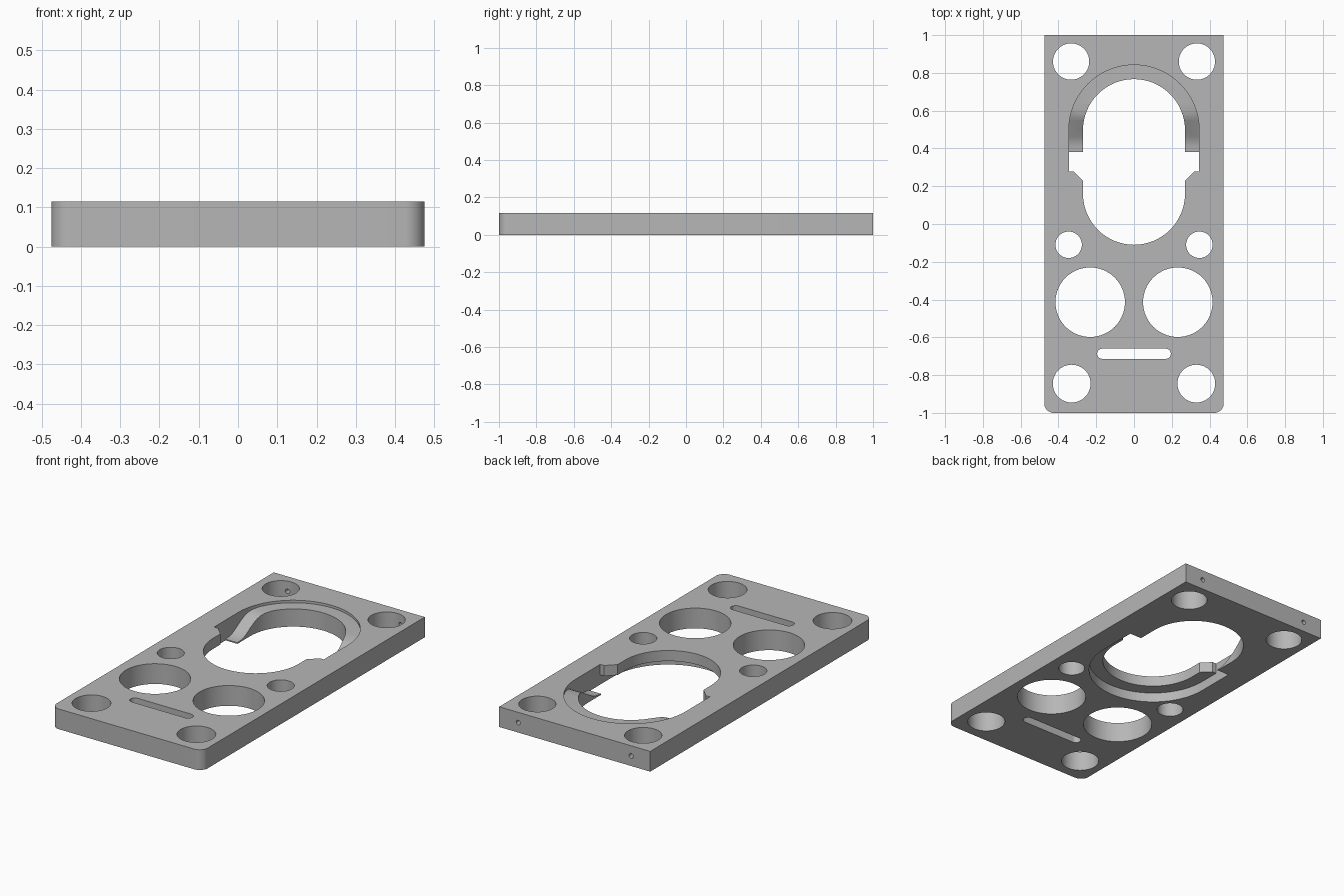
import bpy
import bmesh
from math import sin, cos, pi

cube = bpy.data.objects.get("Cube")
if cube:
    bpy.data.objects.remove(cube, do_unlink=True)

W, T = 0.475, 0.115          # half width, thickness
R_IN, R_OUT = 0.27, 0.345    # opening and groove radii
Y_BACK, Y_FRONT = 0.497, 0.16  # arc centres of the opening

grey = bpy.data.materials.new("plain_grey")
grey.use_nodes = True
grey.diffuse_color = (0.47, 0.47, 0.47, 1)
grey.node_tree.nodes["Principled BSDF"].inputs["Base Color"].default_value = grey.diffuse_color


def prism(name, points, direction):
    """Extrude a closed outline of 3D points along a direction."""
    bm = bmesh.new()
    face = bm.faces.new([bm.verts.new(p) for p in points])
    new = bmesh.ops.extrude_face_region(bm, geom=[face])["geom"]
    bmesh.ops.translate(bm, verts=[v for v in new if isinstance(v, bmesh.types.BMVert)], vec=direction)
    bmesh.ops.recalc_face_normals(bm, faces=bm.faces)
    mesh = bpy.data.meshes.new(name)
    bm.to_mesh(mesh)
    bm.free()
    mesh.materials.append(grey)
    ob = bpy.data.objects.new(name, mesh)
    bpy.context.collection.objects.link(ob)
    return ob


def upright(name, outline, z0=-0.05, z1=0.2):
    return prism(name, [(x, y, z0) for x, y in outline], (0, 0, z1 - z0))


def arc(cx, cy, r, start, end, n=32):
    return [(cx + r * cos(start + (end - start) * i / n),
             cy + r * sin(start + (end - start) * i / n)) for i in range(n + 1)]


def circle(cx, cy, r):
    return arc(cx, cy, r, 0, 2 * pi, 64)[:-1]


def boolean(target, cutter, operation="DIFFERENCE"):
    cutter.hide_render = True
    mod = target.modifiers.new("cut", "BOOLEAN")
    mod.operation, mod.solver, mod.object = operation, "EXACT", cutter
    bpy.context.view_layer.objects.active = target
    bpy.ops.object.modifier_apply(modifier=mod.name)
    bpy.data.objects.remove(cutter, do_unlink=True)


# Plate with rounded front corners and square back corners
c = 0.05
plate = upright("mounting_plate",
                [(W, 1), (-W, 1)]
                + arc(-W + c, -1 + c, c, pi, 1.5 * pi, 10)
                + arc(W - c, -1 + c, c, 1.5 * pi, 2 * pi, 10), 0, T)

# Long central opening
boolean(plate, upright("opening_cutter",
                       arc(0, Y_BACK, R_IN, 0, pi) + arc(0, Y_FRONT, R_IN, pi, 2 * pi)))

# Side notches with chamfered lugs
half = [(R_OUT, 0.38), (R_OUT, 0.278), (0.32, 0.278), (R_IN, 0.228), (0.2, 0.228)]
boolean(plate, upright("notch_cutter", half + [(-x, y) for x, y in reversed(half)]))

# Underside groove around the front half
boolean(plate, upright("lower_groove_cutter",
                       [(R_OUT, 0.33), (-R_OUT, 0.33)] + arc(0, Y_FRONT, R_OUT, pi, 2 * pi, 48),
                       -0.05, 0.055))

# Upper groove around the back half, with a curved ramp on both sides
groove = upright("upper_groove_cutter",
                 arc(0, Y_BACK, R_OUT, 0, pi, 48) + [(-R_OUT, 0.33), (R_OUT, 0.33)])
ramp = [(0.3, 0.007), (0.38, 0.007), (0.41, 0.009), (0.435, 0.014), (0.46, 0.025),
        (0.55, 0.079), (0.575, 0.09), (0.6, 0.096), (0.64, 0.1), (0.9, 0.101),
        (0.9, 0.18), (0.3, 0.18)]
boolean(groove, prism("ramp_profile", [(-0.6, y, z) for y, z in ramp], (1.2, 0, 0)), "INTERSECT")
boolean(plate, groove)

# Round through holes in mirrored pairs, and pin holes in the back edge
for side in (-1, 1):
    for x, y, r in ((0.333, 0.86, 0.096), (0.33, -0.845, 0.1),
                    (0.346, -0.11, 0.07), (0.232, -0.414, 0.184)):
        boolean(plate, upright("hole_cutter", circle(side * x, y, r)))
    pin = [(x, 0.87, z) for x, z in circle(side * 0.355, 0.057, 0.013)[::4]]
    boolean(plate, prism("pin_hole_cutter", pin, (0, 0.2, 0)))

# Narrow rounded slot near the front
boolean(plate, upright("slot_cutter",
                       arc(0.168, -0.687, 0.027, -pi / 2, pi / 2, 12)
                       + arc(-0.168, -0.687, 0.027, pi / 2, 1.5 * pi, 12)))

# Smooth curved walls, sharp edges
bpy.ops.object.select_all(action="DESELECT")
plate.select_set(True)
bpy.context.view_layer.objects.active = plate
bpy.ops.object.shade_smooth_by_angle(angle=0.5)
